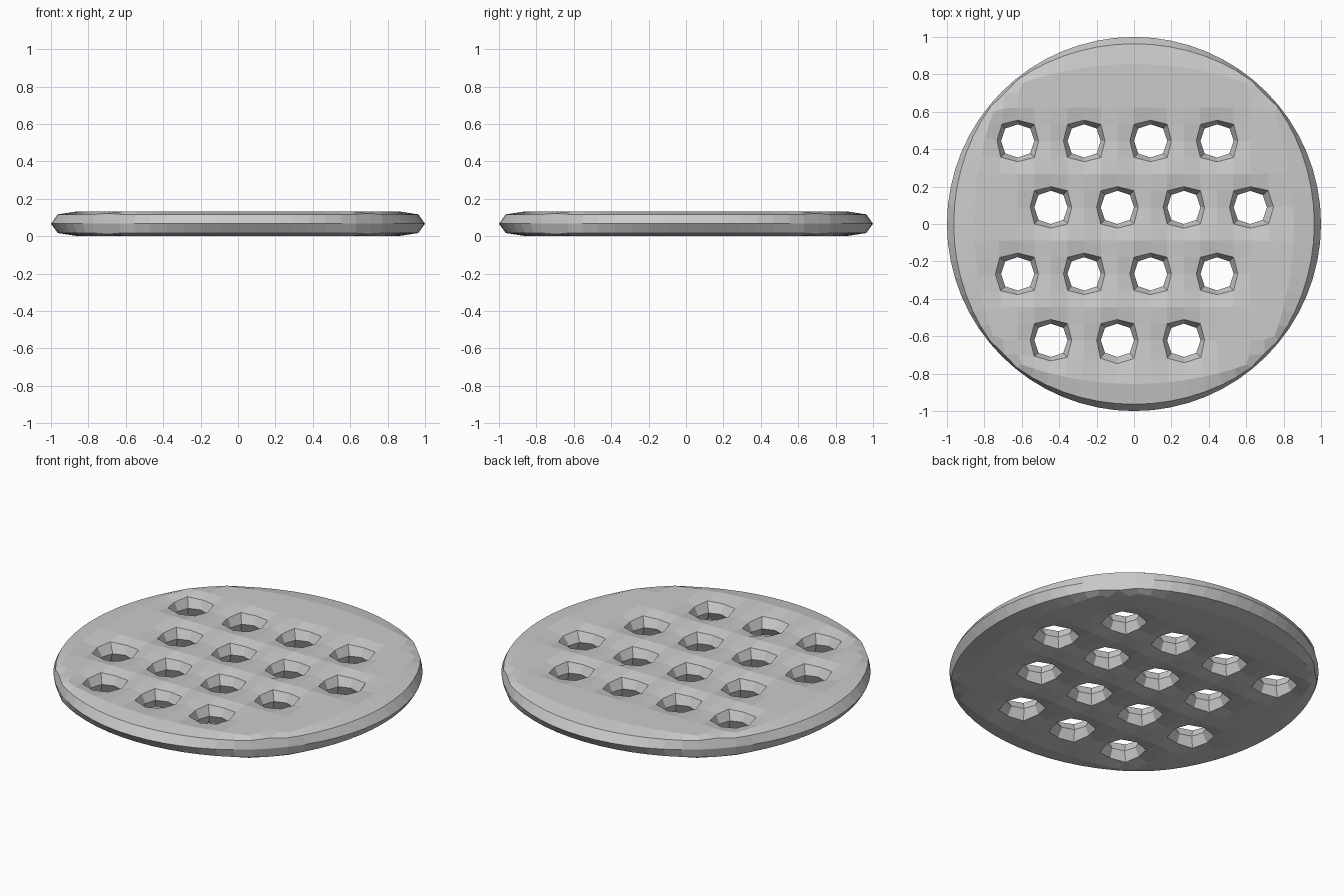
import bpy, bmesh, math

if "Cube" in bpy.data.objects:
    bpy.data.objects.remove(bpy.data.objects["Cube"])

R = 1.0048                  # cage radius, shrinks to 1 once subdivided
T = 0.133                   # thickness
N = 8                       # grid cells per side
H = R / math.sqrt(2)        # half side of the square inscribed in the disc
CELL = 2 * H / N

# Hole cells: staggered rows (column, row), row 0 at the back of the grid (-y)
holes = {(c, 2) for c in (0, 2, 4, 6)} | {(c, 6) for c in (0, 2, 4, 6)}
holes |= {(c, 4) for c in (1, 3, 5, 7)} | {(c, 0) for c in (1, 3, 5)}

bm = bmesh.new()

# Square grid with the hole cells left open
grid = [[bm.verts.new((-H + i * CELL, -H + j * CELL, 0)) for j in range(N + 1)]
        for i in range(N + 1)]
for i in range(N):
    for j in range(N):
        if (i, j) not in holes:
            bm.faces.new((grid[i][j], grid[i + 1][j],
                          grid[i + 1][j + 1], grid[i][j + 1]))

# Four rounded caps joining the square's sides to the circle
sides = [
    ([grid[N][k] for k in range(N + 1)], 0),
    ([grid[N - k][N] for k in range(N + 1)], 90),
    ([grid[0][N - k] for k in range(N + 1)], 180),
    ([grid[k][0] for k in range(N + 1)], 270),
]
for inner, turn in sides:
    arc = [inner[0]]
    for k in range(1, N):
        a = math.radians(turn - 45 + 90 * k / N)
        arc.append(bm.verts.new((R * math.cos(a), R * math.sin(a), 0)))
    arc.append(inner[N])
    for k in range(N):
        loop = [inner[k], arc[k], arc[k + 1], inner[k + 1]]
        bm.faces.new(list(dict.fromkeys(loop)))

# Thicken into a plate with walls around the rim and holes
res = bmesh.ops.extrude_face_region(bm, geom=bm.faces[:], use_keep_orig=True)
top = [g for g in res["geom"] if isinstance(g, bmesh.types.BMVert)]
bmesh.ops.translate(bm, verts=top, vec=(0, 0, T))
bmesh.ops.recalc_face_normals(bm, faces=bm.faces[:])

mesh = bpy.data.meshes.new("cracker")
bm.to_mesh(mesh)
bm.free()
cracker = bpy.data.objects.new("cracker", mesh)
bpy.context.collection.objects.link(cracker)

# One subdivision softens the rim and turns square holes into octagons
sub = cracker.modifiers.new("soften", 'SUBSURF')
sub.levels = sub.render_levels = 1
sub.use_limit_surface = False
